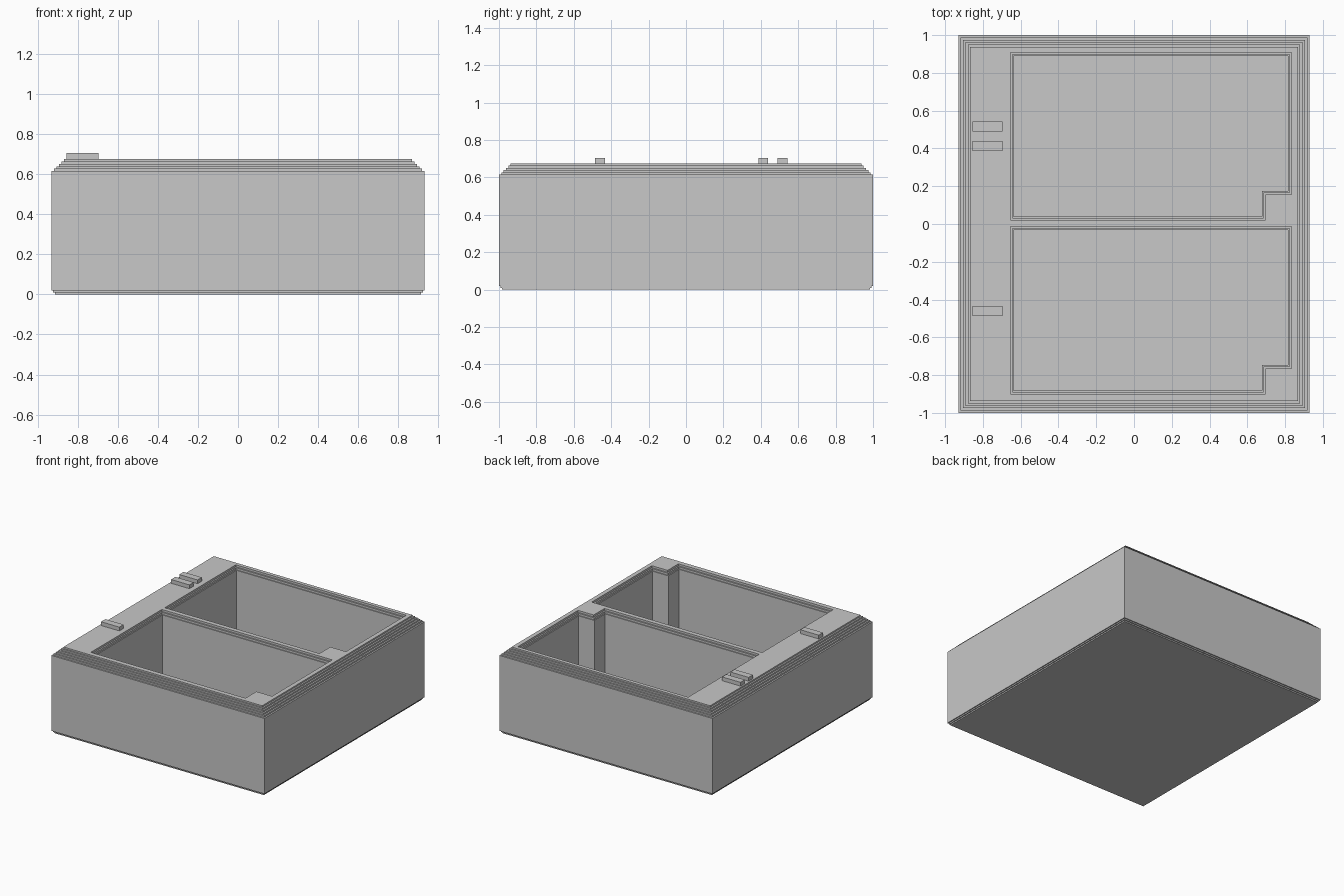
import bpy, bmesh

cube = bpy.data.objects.get("Cube")
if cube:
    bpy.data.objects.remove(cube, do_unlink=True)

grey = bpy.data.materials.new("plain grey")
grey.use_nodes = True
colour = (0.58, 0.58, 0.58, 1)
grey.diffuse_color = colour
grey.node_tree.nodes["Principled BSDF"].inputs["Base Color"].default_value = colour


def stack(name, layers):
    """Closed solid through a list of (outline, z) rings with equal corner counts."""
    bm = bmesh.new()
    rings = [[bm.verts.new((x, y, z)) for x, y in outline] for outline, z in layers]
    for low, high in zip(rings, rings[1:]):
        n = len(low)
        for i in range(n):
            j = (i + 1) % n
            bm.faces.new((low[i], low[j], high[j], high[i]))
    bm.faces.new(rings[0][::-1])
    bm.faces.new(rings[-1])
    bmesh.ops.recalc_face_normals(bm, faces=bm.faces)
    mesh = bpy.data.meshes.new(name)
    bm.to_mesh(mesh)
    bm.free()
    mesh.materials.append(grey)
    obj = bpy.data.objects.new(name, mesh)
    bpy.context.collection.objects.link(obj)
    return obj


def rectangle(x0, x1, y0, y1):
    return [(x0, y0), (x1, y0), (x1, y1), (x0, y1)]


def body_ring(inset):
    return rectangle(inset - 0.93, 0.93 - inset, inset - 1, 1 - inset)


def pocket_ring(shift, grow):
    """Rectangle with a square notch at the front left corner."""
    x0, x1, y0, y1 = -0.637 - grow, 0.815 + grow, 0.04 - grow, 0.89 + grow
    nx, ny = 0.678 + grow, 0.175 - grow
    outline = [(x0, y0), (nx, y0), (nx, ny), (x1, ny), (x1, y1), (x0, y1)]
    return [(x, y + shift) for x, y in outline]


TOP = 0.675

# Box body with a small stepped foot and a stepped upper edge
layers = []
for inset, low, high in ((0.016, 0, 0.01), (0.008, 0.01, 0.02), (0, 0.02, 0.615)):
    layers += [(body_ring(inset), low), (body_ring(inset), high)]
for step in range(1, 6):
    inset = 0.0125 * step
    layers += [(body_ring(inset), 0.603 + 0.012 * step), (body_ring(inset), 0.615 + 0.012 * step)]
body = stack("box_body", layers)

# Two deep notched pockets with stepped rims
for shift in (0, -0.922):
    layers = []
    for grow, low, high in ((0, 0.04, 0.643), (0.007, 0.643, 0.659), (0.018, 0.659, TOP + 0.1)):
        layers += [(pocket_ring(shift, grow), low), (pocket_ring(shift, grow), high)]
    cutter = stack("pocket_cutter", layers)
    cutter.hide_render = True
    cut = body.modifiers.new("pocket", "BOOLEAN")
    cut.operation = "DIFFERENCE"
    cut.solver = "EXACT"
    cut.object = cutter
    bpy.context.view_layer.objects.active = body
    bpy.ops.object.modifier_apply(modifier=cut.name)
    bpy.data.objects.remove(cutter, do_unlink=True)

# Raised marker bars on the wide side of the rim
for i, y in enumerate((0.515, 0.413, -0.46)):
    ring = rectangle(-0.855, -0.695, y - 0.0265, y + 0.0265)
    stack(f"marker_bar_{i + 1}", [(ring, TOP - 0.005), (ring, 0.705)])
